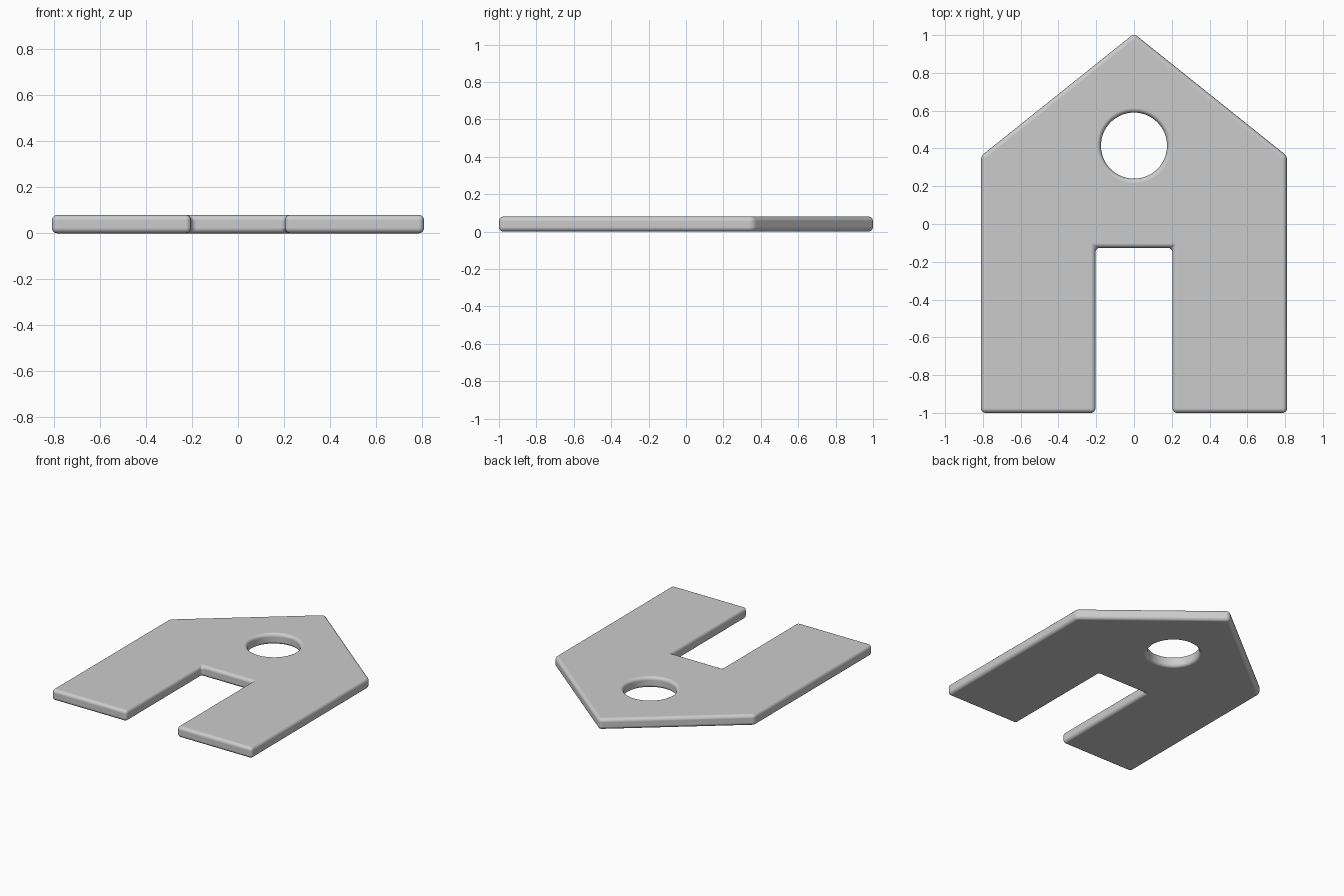
import bpy
import math

if "Cube" in bpy.data.objects:
    bpy.data.objects.remove(bpy.data.objects["Cube"])

THICK = 0.08
HOLE_Y, HOLE_R, STEPS = 0.415, 0.175, 32

# Right half of the house outline: apex, eave, base, doorway
pts = [(0, 1.008), (0.81, 0.36), (0.81, -1.0), (0.204, -1.0),
       (0.204, -0.126), (0, -0.126)]
# Right half of the round window, from bottom to top
for i in range(STEPS + 1):
    a = -math.pi / 2 + math.pi * i / STEPS
    x = 0 if i in (0, STEPS) else HOLE_R * math.cos(a)
    pts.append((x, HOLE_Y + HOLE_R * math.sin(a)))
pts.reverse()  # counter-clockwise, normal up

mesh = bpy.data.meshes.new("house_plate")
mesh.from_pydata([(x, y, 0) for x, y in pts], [], [list(range(len(pts)))])
for p in mesh.polygons:
    p.use_smooth = True
plate = bpy.data.objects.new("house_plate", mesh)
bpy.context.collection.objects.link(plate)

# Mirror to a full house
mirror = plate.modifiers.new("mirror", 'MIRROR')
mirror.use_axis[0] = True

# Thickness upward from the ground
solid = plate.modifiers.new("thickness", 'SOLIDIFY')
solid.thickness = THICK
solid.offset = 1

# Rounded edges all around
bevel = plate.modifiers.new("round_edges", 'BEVEL')
bevel.width = 0.024
bevel.segments = 5
bevel.limit_method = 'ANGLE'
bevel.angle_limit = math.radians(30)
bevel.use_clamp_overlap = False
bevel.harden_normals = True
